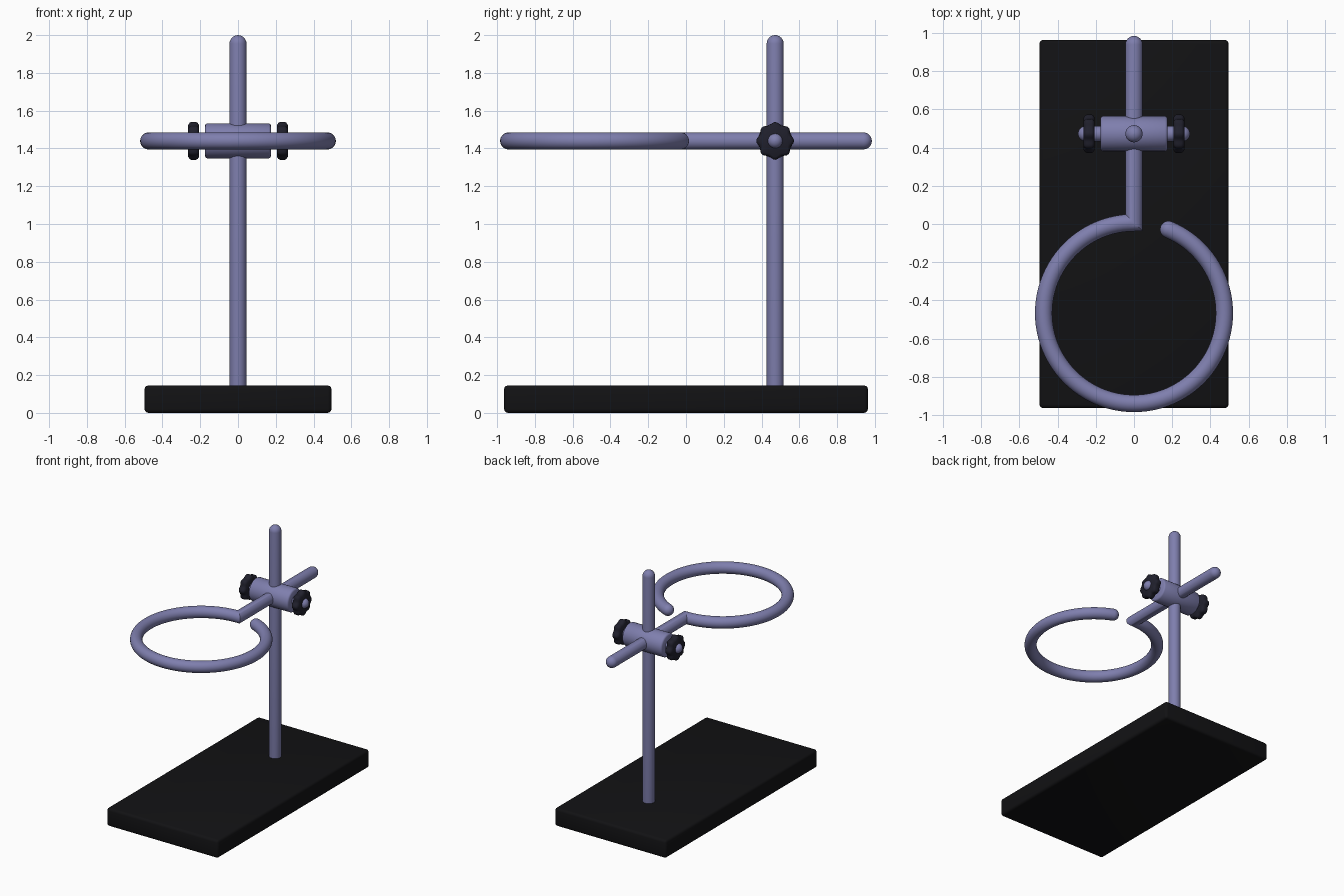
import bpy, bmesh
from math import sin, cos, pi, radians
from mathutils import Vector

if "Cube" in bpy.data.objects:
    bpy.data.objects.remove(bpy.data.objects["Cube"])

CLAMP = Vector((0, 0.472, 1.44))   # where rod and arm cross
R = 0.045                          # tube radius


def material(name, rgb):
    m = bpy.data.materials.new(name)
    m.diffuse_color = (*rgb, 1)
    m.use_nodes = True
    m.node_tree.nodes["Principled BSDF"].inputs["Base Color"].default_value = m.diffuse_color
    return m


METAL = material("lilac_metal", (0.21, 0.21, 0.42))
BLACK = material("black_enamel", (0.006, 0.006, 0.007))
KNOB = material("dark_knob", (0.014, 0.014, 0.025))


def finish(name, bm, mat, angle=35):
    bmesh.ops.recalc_face_normals(bm, faces=bm.faces[:])
    me = bpy.data.meshes.new(name)
    bm.to_mesh(me)
    bm.free()
    ob = bpy.data.objects.new(name, me)
    bpy.context.collection.objects.link(ob)
    me.materials.append(mat)
    bpy.ops.object.select_all(action='DESELECT')
    ob.select_set(True)
    bpy.context.view_layer.objects.active = ob
    bpy.ops.object.shade_smooth_by_angle(angle=radians(angle))
    return ob


def skin(bm, rings):
    """Bridge consecutive vertex rings and close both ends."""
    loops = [[bm.verts.new(p) for p in ring] for ring in rings]
    n = len(loops[0])
    for a, b in zip(loops, loops[1:]):
        for i in range(n):
            j = (i + 1) % n
            bm.faces.new((a[i], a[j], b[j], b[i]))
    bm.faces.new(loops[0])
    bm.faces.new(loops[-1])


def tube(name, path, r, normal, mat, sides=32, caps=6):
    """Sweep a round section along a planar path, mitred corners, domed ends."""
    pts = [Vector(p) for p in path]
    normal = Vector(normal)
    rings = []

    def ring(c, side, rad, stretch=1):
        rings.append([c + side * (rad * stretch * cos(2 * pi * k / sides))
                      + normal * (rad * sin(2 * pi * k / sides)) for k in range(sides)])

    d0 = (pts[1] - pts[0]).normalized()
    d1 = (pts[-1] - pts[-2]).normalized()
    for k in range(caps):
        a = pi / 2 * (1 - (k + 0.15) / caps)
        ring(pts[0] - d0 * r * sin(a), d0.cross(normal), r * cos(a))
    for i, p in enumerate(pts):
        u = (p - pts[i - 1]).normalized() if i else d0
        v = (pts[i + 1] - p).normalized() if i < len(pts) - 1 else d1
        t = (u + v).normalized()
        ring(p, t.cross(normal), r, 1 / t.dot(u))
    for k in reversed(range(caps)):
        a = pi / 2 * (1 - (k + 0.15) / caps)
        ring(pts[-1] + d1 * r * sin(a), d1.cross(normal), r * cos(a))
    bm = bmesh.new()
    skin(bm, rings)
    return finish(name, bm, mat)


def turned(name, profile, mat, sides, lobes=0, depth=0, angle=35):
    """Solid turned about the x axis through the clamp centre, optionally lobed."""
    rings = []
    for x, r in profile:
        ring = []
        for k in range(sides):
            a = 2 * pi * k / sides
            q = r + depth * cos(lobes * a)
            ring.append(CLAMP + Vector((x, q * cos(a), q * sin(a))))
        rings.append(ring)
    bm = bmesh.new()
    skin(bm, rings)
    return finish(name, bm, mat, angle)


# base plate with softened edges
bm = bmesh.new()
bmesh.ops.create_cube(bm, size=1)
for v in bm.verts:
    v.co = Vector((v.co.x * 0.99, v.co.y * 1.926, (v.co.z + 0.5) * 0.145))
bmesh.ops.bevel(bm, geom=bm.edges[:], offset=0.02, segments=3, profile=0.5, affect='EDGES')
finish("base_plate", bm, BLACK)

# upright rod
tube("upright_rod", [(0, CLAMP.y, 0.12), (0, CLAMP.y, 2 - R)], R, (1, 0, 0), METAL)

# horizontal arm bending into the open ring
RING_R, RING_Y, z = 0.473, -0.466, CLAMP.z
path = [(0, 0.984 - R, z)]
steps = 90
for i in range(steps + 1):
    a = radians(90 + 337.5 * i / steps)
    path.append((RING_R * cos(a), RING_Y + RING_R * sin(a), z))
tube("arm_and_ring", path, R, (0, 0, 1), METAL)

# clamp body
turned("clamp_body", [(-0.175, 0.08), (-0.171, 0.088), (-0.163, 0.092),
                      (0.163, 0.092), (0.171, 0.088), (0.175, 0.08)], METAL, 48, angle=40)

# thumb screws, one each side
for side, s in (("left", -1), ("right", 1)):
    tube("screw_" + side, [CLAMP + Vector((s * 0.15, 0, 0)), CLAMP + Vector((s * 0.253, 0, 0))],
         0.04, (0, 0, 1), METAL)
    turned("knob_" + side, [(s * 0.206, 0.078), (s * 0.214, 0.09), (s * 0.222, 0.094),
                            (s * 0.248, 0.094), (s * 0.256, 0.09), (s * 0.264, 0.078)],
           KNOB, 64, lobes=8, depth=0.006, angle=40)
